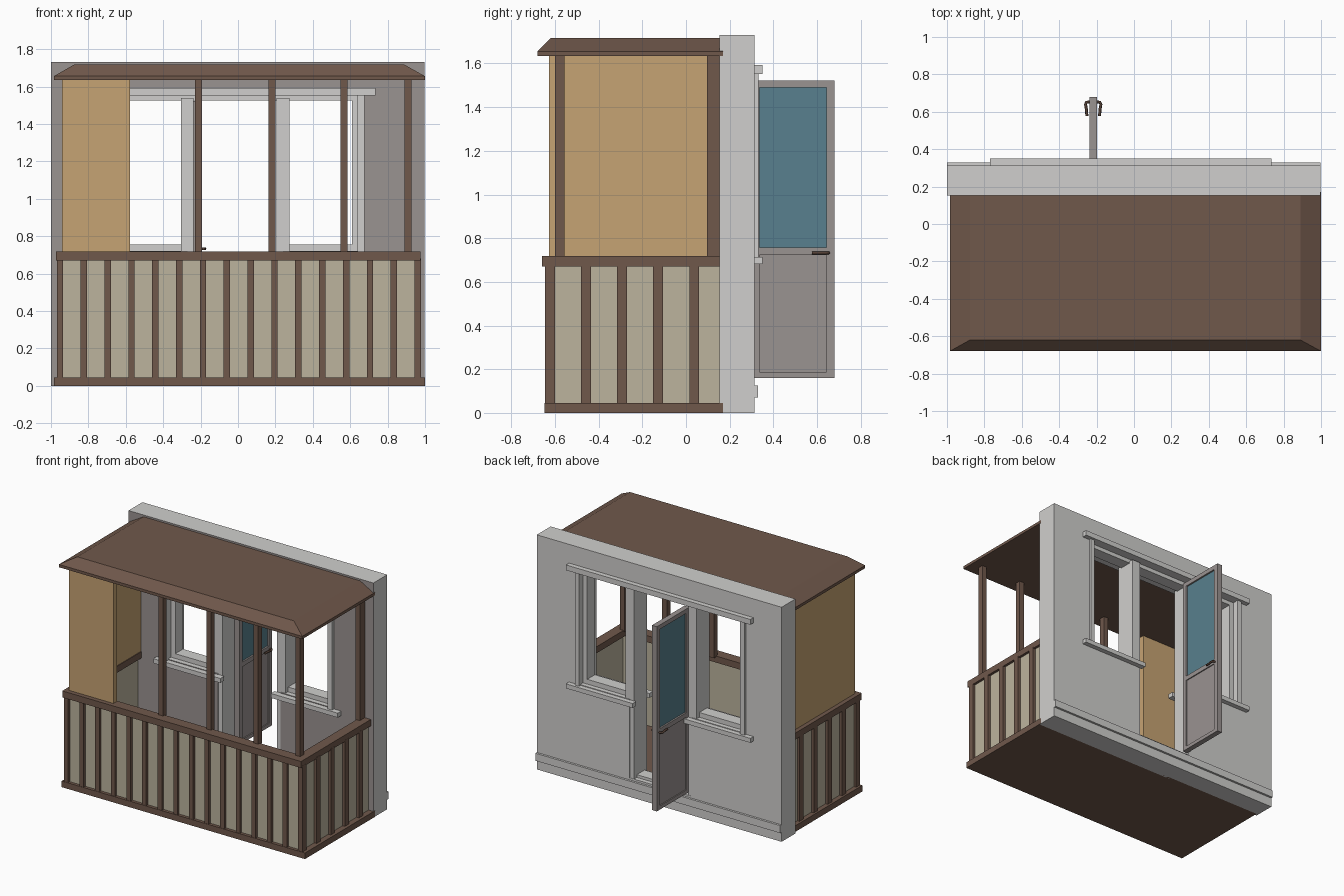
import bpy, bmesh

if "Cube" in bpy.data.objects:
    bpy.data.objects.remove(bpy.data.objects["Cube"])


def mat(name, r, g, b):
    lin = lambda c: (c / 255 / 12.92) if c < 11 else ((c / 255 + 0.055) / 1.055) ** 2.4
    m = bpy.data.materials.new(name)
    m.diffuse_color = (lin(r), lin(g), lin(b), 1)
    m.use_nodes = True
    m.node_tree.nodes["Principled BSDF"].inputs["Base Color"].default_value = m.diffuse_color
    return m


BROWN = mat("brown wood", 112, 88, 75)
TAN = mat("tan board", 198, 163, 115)
BEIGE = mat("beige panel", 188, 180, 158)
LIGHT = mat("light grey", 208, 207, 205)
GREY = mat("warm grey", 154, 147, 145)
GLASS = mat("teal glass", 88, 128, 142)
DARK = mat("dark handle", 84, 64, 54)


def finish(name, bm, *mats):
    me = bpy.data.meshes.new(name)
    bmesh.ops.recalc_face_normals(bm, faces=bm.faces)
    bm.to_mesh(me)
    bm.free()
    for m in mats:
        me.materials.append(m)
    ob = bpy.data.objects.new(name, me)
    bpy.context.collection.objects.link(ob)
    return ob


def boxes(name, m, *items):
    """One object from boxes given as (x0, x1, y0, y1, z0, z1)."""
    bm = bmesh.new()
    for x0, x1, y0, y1, z0, z1 in items:
        vs = bmesh.ops.create_cube(bm, size=1)["verts"]
        for v in vs:
            v.co = (x1 if v.co.x > 0 else x0, y1 if v.co.y > 0 else y0, z1 if v.co.z > 0 else z0)
    return finish(name, bm, m)


# House wall: grid of cells with a T-shaped opening for the windows and door
xs = [-1, -0.68, -0.27, 0.24, 0.645, 0.998]
zs = [0, 0.14, 0.72, 1.556, 1.73]
bm = bmesh.new()
grid = {(i, k): bm.verts.new((x, 0.153, z)) for i, x in enumerate(xs) for k, z in enumerate(zs)}
for i in range(5):
    for k in range(4):
        if (k == 2 and 1 <= i <= 3) or (k == 1 and i == 2):
            continue
        bm.faces.new([grid[i, k], grid[i + 1, k], grid[i + 1, k + 1], grid[i, k + 1]])
ext = bmesh.ops.extrude_face_region(bm, geom=bm.faces[:])
for v in ext["geom"]:
    if isinstance(v, bmesh.types.BMVert):
        v.co.y = 0.314
wall = finish("house_wall", bm, LIGHT, GREY)
for p in wall.data.polygons:
    p.material_index = 1 if p.normal.y < -0.5 else 0

boxes("wall_base_trim", LIGHT, (-1, 0.998, 0.31, 0.33, 0.07, 0.125))

# Window and door frame
F0, F1 = 0.19, 0.28
boxes("window_frame", LIGHT,
      (-0.68, -0.645, F0, F1, 0.72, 1.556), (0.61, 0.645, F0, F1, 0.72, 1.556),
      (-0.645, 0.61, F0, F1, 1.526, 1.556),
      (-0.645, -0.305, F0, F1, 0.72, 0.755), (0.275, 0.61, F0, F1, 0.72, 0.755))
boxes("door_jambs", LIGHT,
      (-0.305, -0.238, 0.16, 0.312, 0.14, 1.54), (0.205, 0.275, 0.16, 0.312, 0.14, 1.54),
      (-0.24, 0.21, F0, F1, 0.14, 0.16))

# Header, sills and side trim on both faces of the wall
for side, a, b in (("inner", 0.112, 0.156), ("outer", 0.31, 0.35)):
    c, d = (0.13, 0.156) if side == "inner" else (0.31, 0.332)
    boxes(side + "_header", LIGHT, (-0.77, 0.735, a, b, 1.553, 1.592))
    boxes(side + "_sills", LIGHT, (-0.77, -0.222, a, b, 0.682, 0.715),
          (0.19, 0.735, a, b, 0.682, 0.715))
    boxes(side + "_side_trim", LIGHT, (-0.71, -0.675, c, d, 0.71, 1.555),
          (0.64, 0.675, c, d, 0.71, 1.555))

# Open door, hinged at the left jamb
D0, D1, DX0, DX1 = 0.30, 0.68, -0.238, -0.198
boxes("door_frame", GREY,
      (DX0, DX1, D0, D0 + 0.037, 0.16, 1.522), (DX0, DX1, D1 - 0.037, D1, 0.16, 1.522),
      *[(DX0, DX1, D0 + 0.037, D1 - 0.037, z0, z1)
        for z0, z1 in ((0.16, 0.187), (0.723, 0.757), (1.49, 1.522))])
boxes("door_lower_panel", GREY, (-0.23, -0.206, 0.335, 0.645, 0.18, 0.73))
boxes("door_glass", GLASS, (-0.226, -0.21, 0.335, 0.645, 0.75, 1.495))

# Door handle: a swept lever on each side
cu = bpy.data.curves.new("lever_path", "CURVE")
cu.dimensions = "3D"
cu.bevel_depth = 0.008
cu.bevel_resolution = 1
cu.use_fill_caps = True
for s in (-1, 1):
    pts = [(0, 0.652), (0.036, 0.652), (0.041, 0.64), (0.036, 0.61), (0.034, 0.578)]
    sp = cu.splines.new("POLY")
    sp.points.add(len(pts) - 1)
    for p, (x, y) in zip(sp.points, pts):
        p.co = (-0.218 + s * x, y, 0.733, 1)
tmp = bpy.data.objects.new("lever_path", cu)
bpy.context.collection.objects.link(tmp)
me = bpy.data.meshes.new_from_object(tmp.evaluated_get(bpy.context.evaluated_depsgraph_get()))
bpy.data.objects.remove(tmp)
me.materials.clear()
me.materials.append(DARK)
bpy.context.collection.objects.link(bpy.data.objects.new("door_handle", me))

# Balcony floor slab and lower panels
boxes("balcony_floor", BROWN, (-0.985, 1.0, -0.648, 0.17, 0, 0.045))
boxes("parapet_panels", BEIGE,
      (-0.95, 0.958, -0.625, -0.60, 0.04, 0.68),
      (-0.95, -0.925, -0.60, 0.153, 0.04, 0.68),
      (0.933, 0.958, -0.60, 0.153, 0.04, 0.68))

# Parapet slats
boxes("front_slats", BROWN,
      *[(-0.969 + i * 0.1275, -0.935 + i * 0.1275, -0.645, -0.61, 0.04, 0.68) for i in range(16)])
for side, x0, x1 in (("left", -0.969, -0.935), ("right", 0.943, 0.978)):
    boxes(side + "_slats", BROWN,
          *[(x0, x1, -0.645 + j * 0.165, -0.60 + j * 0.165, 0.04, 0.68) for j in range(5)])

# Top rail
boxes("top_rail", BROWN,
      (-0.972, 0.977, -0.66, -0.58, 0.67, 0.718),
      (-0.972, -0.895, -0.58, 0.153, 0.67, 0.718),
      (0.9, 0.977, -0.58, 0.153, 0.67, 0.718))

# Roof posts
boxes("front_posts", BROWN,
      *[(x - 0.019, x + 0.019, -0.60, -0.557, 0.71, 1.64) for x in (-0.211, 0.181, 0.566, 0.909)])
boxes("rear_post", BROWN, (0.89, 0.928, 0.096, 0.153, 0.71, 1.64))

# Tan boards closing the left side and the front left corner
boxes("left_board", TAN, (-0.94, -0.90, -0.627, 0.153, 0.715, 1.637))
boxes("front_board", TAN, (-0.90, -0.577, -0.627, -0.585, 0.715, 1.637))

# Roof: thin slab with a sloped upper edge
bm = bmesh.new()
rings = []
for x0, x1, y0, y1, z in ((-0.985, 1.0, -0.68, 0.17, 1.634), (-0.985, 1.0, -0.68, 0.17, 1.655),
                          (-0.877, 0.89, -0.62, 0.17, 1.717)):
    rings.append([bm.verts.new((x, y, z)) for x, y in ((x0, y0), (x1, y0), (x1, y1), (x0, y1))])
bm.faces.new(rings[0])
bm.faces.new(rings[-1])
for a, b in zip(rings, rings[1:]):
    for i in range(4):
        j = (i + 1) % 4
        bm.faces.new([a[i], a[j], b[j], b[i]])
finish("roof", bm, BROWN)
